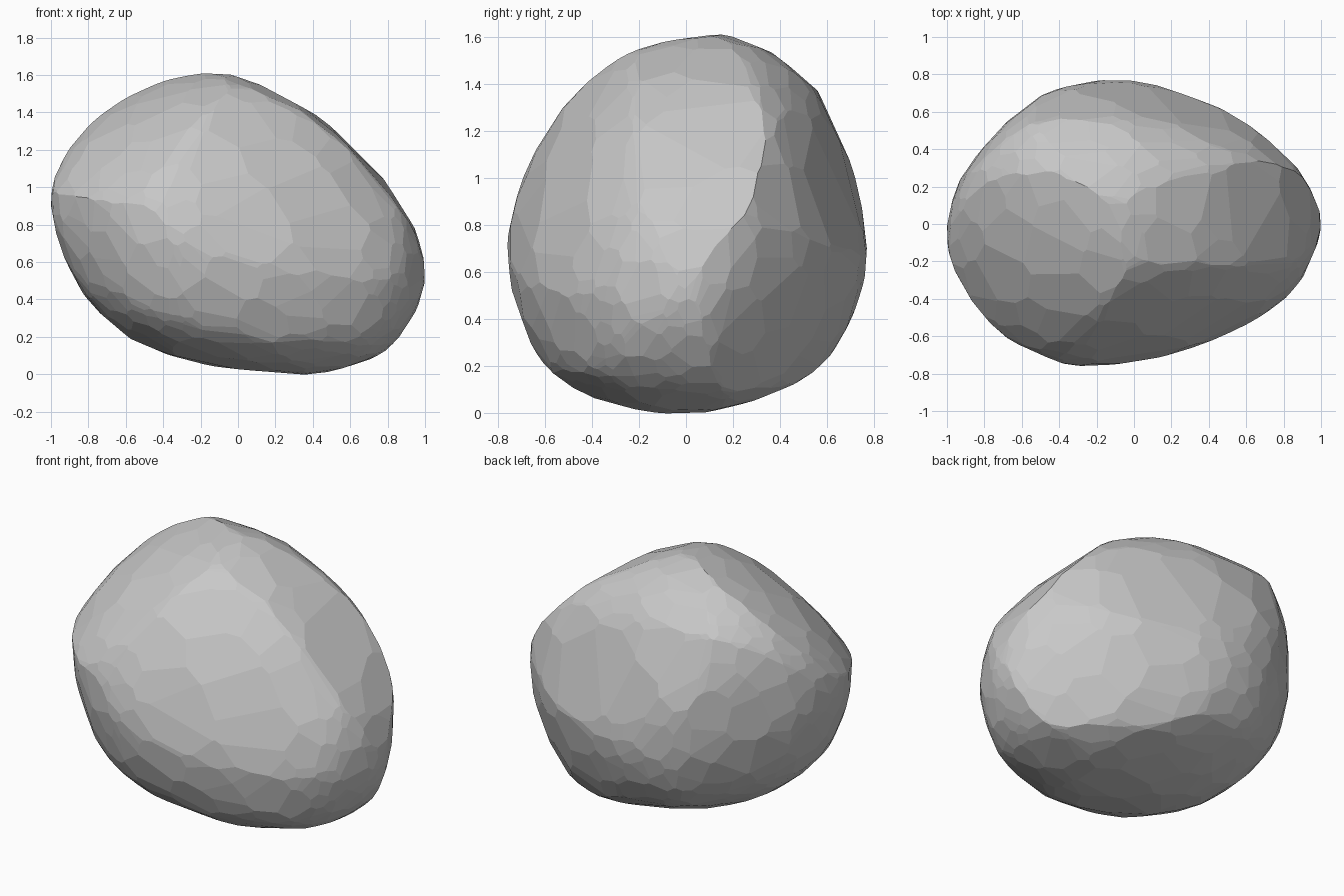
import bpy
import bmesh
import math
import random
from mathutils import Vector

random.seed(7)
MIDDLE = Vector((0, 0, 0.8))
FACETS = 620

# Outlines of the boulder, anticlockwise: front (x, z), side (y, z), plan (x, y)
FRONT = [(.99, .59), (.92, .8), (.78, .99), (.57, 1.24), (.33, 1.43), (.12, 1.54),
         (-.04, 1.6), (-.23, 1.61), (-.39, 1.59), (-.61, 1.5), (-.79, 1.36), (-.91, 1.2),
         (-.98, 1.05), (-1, .88), (-.94, .67), (-.85, .47), (-.69, .28), (-.47, .14),
         (-.2, .06), (.31, 0), (.54, .03), (.76, .11), (.9, .26), (.98, .43)]
SIDE = [(.76, .64), (.75, .8), (.7, .97), (.63, 1.18), (.56, 1.35), (.48, 1.44),
        (.35, 1.54), (.19, 1.6), (.08, 1.61), (-.2, 1.56), (-.33, 1.5), (-.45, 1.4),
        (-.59, 1.22), (-.7, .99), (-.76, .72), (-.73, .5), (-.67, .32), (-.6, .2),
        (-.47, .1), (-.32, .04), (-.1, 0), (.21, .03), (.52, .16), (.65, .3), (.73, .48)]
PLAN = [(1, .02), (.93, .21), (.8, .37), (.59, .55), (.35, .67), (.11, .75), (-.09, .77),
        (-.29, .75), (-.48, .69), (-.69, .53), (-.85, .35), (-.96, .16), (-1, -.03),
        (-.98, -.19), (-.89, -.37), (-.72, -.57), (-.48, -.71), (-.24, -.76),
        (.16, -.71), (.48, -.6), (.72, -.47), (.87, -.33), (.96, -.16)]

# Swelling (+) or wear (-) of the corners, keyed by whether x, y and z are positive;
# the vector leans it towards the corner's x, y or z side
CORNERS = {
    (True, True, True): Vector((.2, -.03, 0)),
    (True, True, False): Vector((.02, -.15, .1)),
    (False, False, True): Vector((.08, .1, -.27)),
    (False, True, True): Vector((.02, .11, .01)),
    (True, False, True): Vector((.08, -.08, .05)),
    (False, True, False): Vector((.02, 0, 0)),
}


def smooth_outline(points, drop):
    """Round a closed outline with a spline, after lowering it by drop."""
    pts = [Vector((a, b - drop)) for a, b in points]
    out = []
    for i in range(len(pts)):
        p, q, r, s = (pts[(i + k) % len(pts)] for k in (-1, 0, 1, 2))
        for t in (0, 0.25, 0.5, 0.75):
            out.append(0.5 * (2 * q + (r - p) * t + (2 * p - 5 * q + 4 * r - s) * t * t
                              + (3 * q - p - 3 * r + s) * t ** 3))
    return out


front = smooth_outline(FRONT, MIDDLE.z)
side = smooth_outline(SIDE, MIDDLE.z)
plan = smooth_outline(PLAN, 0)


def reach(outline, a, b):
    """Squared distance to which the outline extends along (a, b)."""
    return max(p.x * a + p.y * b for p in outline) ** 2


def corner_change(d):
    """Swelling or wear along d, fading to nothing where the outlines rule."""
    lean = CORNERS.get((d.x > 0, d.y > 0, d.z > 0), Vector())
    size = Vector([abs(c) for c in d])
    return math.sqrt(27) * size.x * size.y * size.z * lean.dot(size)


def extent(d):
    """Distance of the facet facing d, blended from the three outlines."""
    pairs = reach(front, d.x, d.z) + reach(side, d.y, d.z) + reach(plan, d.x, d.y)
    axes = reach(front, d.x, 0) + reach(side, d.y, 0) + reach(side, 0, d.z)
    return math.sqrt(pairs - axes) + corner_change(d) - 0.004


def facet_directions():
    """Evenly spread facing directions with some irregularity."""
    turn = math.pi * (3 - math.sqrt(5))
    for i in range(FACETS):
        z = 1 - (2 * i + 1) / FACETS
        r = math.sqrt(1 - z * z)
        d = Vector((r * math.cos(i * turn), r * math.sin(i * turn), z))
        yield (d + Vector([random.gauss(0, 0.04) for _ in range(3)])).normalized()


def hull(points):
    """Convex hull of the points as a clean bmesh."""
    bm = bmesh.new()
    for p in points:
        bm.verts.new(p)
    bmesh.ops.remove_doubles(bm, verts=bm.verts, dist=0.003)
    bmesh.ops.convex_hull(bm, input=bm.verts)
    loose = [v for v in bm.verts if not v.link_faces]
    bmesh.ops.delete(bm, geom=loose, context='VERTS')
    bm.normal_update()
    return bm


cube = bpy.data.objects.get("Cube")
if cube:
    bpy.data.objects.remove(cube, do_unlink=True)

# Each facet is a cutting plane; the hull of the plane duals gives the corners
duals = hull([d / extent(d) for d in facet_directions()])
corners = [f.normal / f.normal.dot(f.verts[0].co) for f in duals.faces]
duals.free()

# Boulder: flat facets, small on the rounded edges and large on the broad sides
stone = hull([c + MIDDLE for c in corners])
bmesh.ops.dissolve_limit(stone, angle_limit=math.radians(1.5),
                         verts=stone.verts, edges=stone.edges)
mesh = bpy.data.meshes.new("boulder")
stone.to_mesh(mesh)
stone.free()
boulder = bpy.data.objects.new("boulder", mesh)
bpy.context.collection.objects.link(boulder)

# Stone grey
grey = bpy.data.materials.new("stone_grey")
grey.use_nodes = True
colour = (0.58, 0.58, 0.58, 1)
grey.diffuse_color = colour
grey.node_tree.nodes["Principled BSDF"].inputs["Base Color"].default_value = colour
mesh.materials.append(grey)
